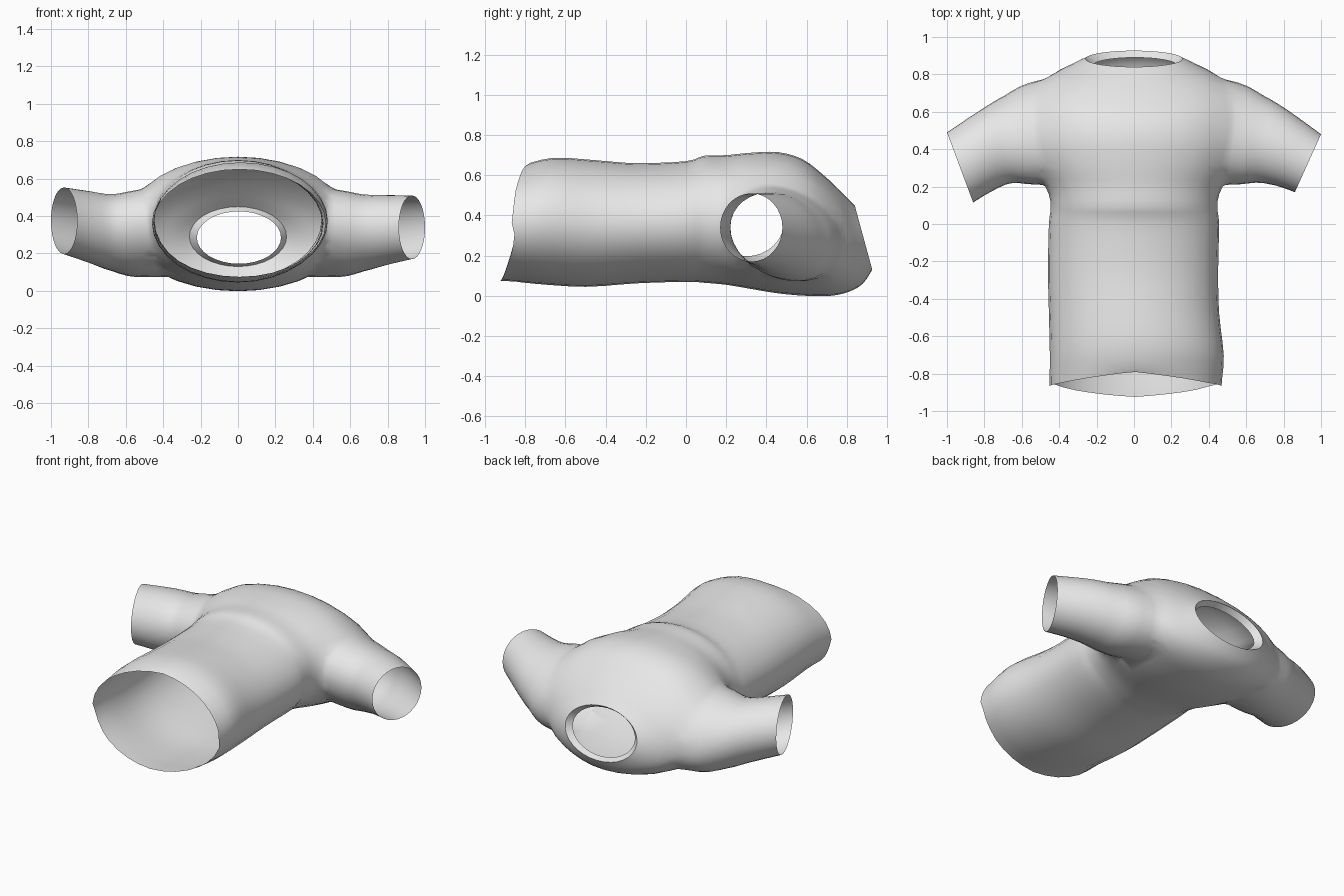
import bpy, bmesh, math
from mathutils import Vector

if "Cube" in bpy.data.objects:
    bpy.data.objects.remove(bpy.data.objects["Cube"])

SEGS, STEPS = 32, 3

fabric = bpy.data.materials.new("grey_fabric")
fabric.diffuse_color = (0.8, 0.8, 0.8, 1)
fabric.use_nodes = True
fabric.node_tree.nodes["Principled BSDF"].inputs["Base Color"].default_value = fabric.diffuse_color


def catmull(p0, p1, p2, p3, t):
    return 0.5 * (2 * p1 + (p2 - p0) * t + (2 * p0 - 5 * p1 + 4 * p2 - p3) * t * t
                  + (3 * p1 - p0 - 3 * p2 + p3) * t ** 3)


def smooth_rings(keys):
    """Add rings between key rings; a ring is (centre, axis_a, axis_b)."""
    out = []
    for i in range(len(keys) - 1):
        ks = [keys[max(0, min(len(keys) - 1, i + d))] for d in (-1, 0, 1, 2)]
        for s in range(STEPS):
            out.append(tuple(catmull(*(k[j] for k in ks), s / STEPS) for j in range(3)))
    return out + [keys[-1]]


def loft(name, rings):
    """Closed solid through a row of elliptical rings."""
    bm = bmesh.new()
    rows = []
    for c, a, b in rings:
        angles = [2 * math.pi * k / SEGS for k in range(SEGS)]
        rows.append([bm.verts.new(c + a * math.cos(t) + b * math.sin(t)) for t in angles])
    for r, q in zip(rows, rows[1:]):
        for k in range(SEGS):
            n = (k + 1) % SEGS
            bm.faces.new((r[k], r[n], q[n], q[k]))
    bm.faces.new(rows[0])
    bm.faces.new(rows[-1])
    bmesh.ops.recalc_face_normals(bm, faces=bm.faces)
    me = bpy.data.meshes.new(name)
    bm.to_mesh(me)
    bm.free()
    me.materials.append(fabric)
    ob = bpy.data.objects.new(name, me)
    bpy.context.collection.objects.link(ob)
    return ob


def body_ring(hw, yb, zb, yt, zt, cx=0):
    lo, hi = Vector((cx, yb, zb)), Vector((cx, yt, zt))
    return (lo + hi) / 2, Vector((hw, 0, 0)), (hi - lo) / 2


def sleeve_ring(side, outer, under, half_height):
    o, u = Vector(outer), Vector(under)
    o.x *= side
    u.x *= side
    return (o + u) / 2, (o - u) / 2, Vector((0, 0, half_height))


# Torso from hem to neckline: half width, back y, back z, chest y, chest z, shift in x
torso = [body_ring(*r) for r in (
    (.460, -.88, .075, -.815, .65, .008),
    (.465, -.75, .06, -.66, .687, .015),
    (.455, -.50, .045, -.45, .675, 0),
    (.455, -.25, .062, -.25, .66, -.005),
    (.455, 0, .07, 0, .67, 0),
    (.447, .09, .065, .09, .697, 0),
    (.475, .20, .055, .20, .70, 0),
    (.550, .32, .035, .32, .712, 0),
    (.600, .46, .012, .46, .715, 0),
    (.600, .60, 0, .58, .68, 0),
    (.560, .72, 0, .68, .605, 0),
    (.475, .81, .02, .75, .54, 0),
    (.355, .88, .06, .80, .49, 0),
    (.260, .927, .13, .84, .45, 0))]
torso_rings = smooth_rings(torso)
# Collar folds inward
torso_rings.append(body_ring(.225, .89, .145, .805, .425, .005))
shirt = loft("shirt", torso_rings)
openings = [torso_rings[0], torso_rings[-1]]

# Sleeves: shoulder-side point, underarm point, half height
inner = [((.35, .785, .25), (.30, .26, .36), .22),
         ((.565, .762, .25), (.52, .205, .36), .232),
         ((.69, .69, .28), (.65, .22, .34), .205)]
cuffs = {1: [((.82, .61, .31), (.76, .205, .34), .187),
             ((1.0, .48, .34), (.86, .17, .34), .17)],
         -1: [((.82, .61, .33), (.76, .175, .35), .192),
              ((1.0, .49, .375), (.86, .115, .375), .178)]}
for side, ends in cuffs.items():
    rings = smooth_rings([sleeve_ring(side, *r) for r in inner + ends])
    openings.append(rings[-1])
    sleeve = loft("sleeve", rings)
    mod = shirt.modifiers.new("join_sleeve", 'BOOLEAN')
    mod.operation = 'UNION'
    mod.solver = 'EXACT'
    mod.object = sleeve
    bpy.context.view_layer.objects.active = shirt
    bpy.ops.object.modifier_apply(modifier=mod.name)
    bpy.data.objects.remove(sleeve)

bm = bmesh.new()
bm.from_mesh(shirt.data)

# Open the hem, neck and cuffs
doomed = set()
for c, a, b in openings:
    n = a.cross(b).normalized()
    reach = max(a.length, b.length) * 1.05
    for f in bm.faces:
        if all(abs((v.co - c).dot(n)) < 1e-3 and (v.co - c).length < reach for v in f.verts):
            doomed.add(f)
bmesh.ops.delete(bm, geom=list(doomed), context='FACES')

# Soften the armhole joints
bmesh.ops.remove_doubles(bm, verts=bm.verts, dist=.006)
bmesh.ops.triangulate(bm, faces=[f for f in bm.faces if len(f.verts) > 4])
for _ in range(3):
    joint = [v for v in bm.verts
             if .42 < abs(v.co.x) < .70 and v.co.y > .12 and not v.is_boundary]
    bmesh.ops.smooth_vert(bm, verts=joint, factor=.5,
                          use_axis_x=True, use_axis_y=True, use_axis_z=True)

# Loose hem: the back hangs to a point, the chest edge rises in the middle
for v in bm.verts:
    if v.is_boundary and v.co.y < -.7:
        mid = max(0, 1 - abs(v.co.x) / .4)
        v.co.y += -.045 * mid ** .6 if v.co.z < .36 else .045 * mid - .02
bmesh.ops.recalc_face_normals(bm, faces=bm.faces)
bm.to_mesh(shirt.data)
bm.free()

shirt.select_set(True)
bpy.context.view_layer.objects.active = shirt
bpy.ops.object.shade_smooth_by_angle(angle=math.radians(40))
